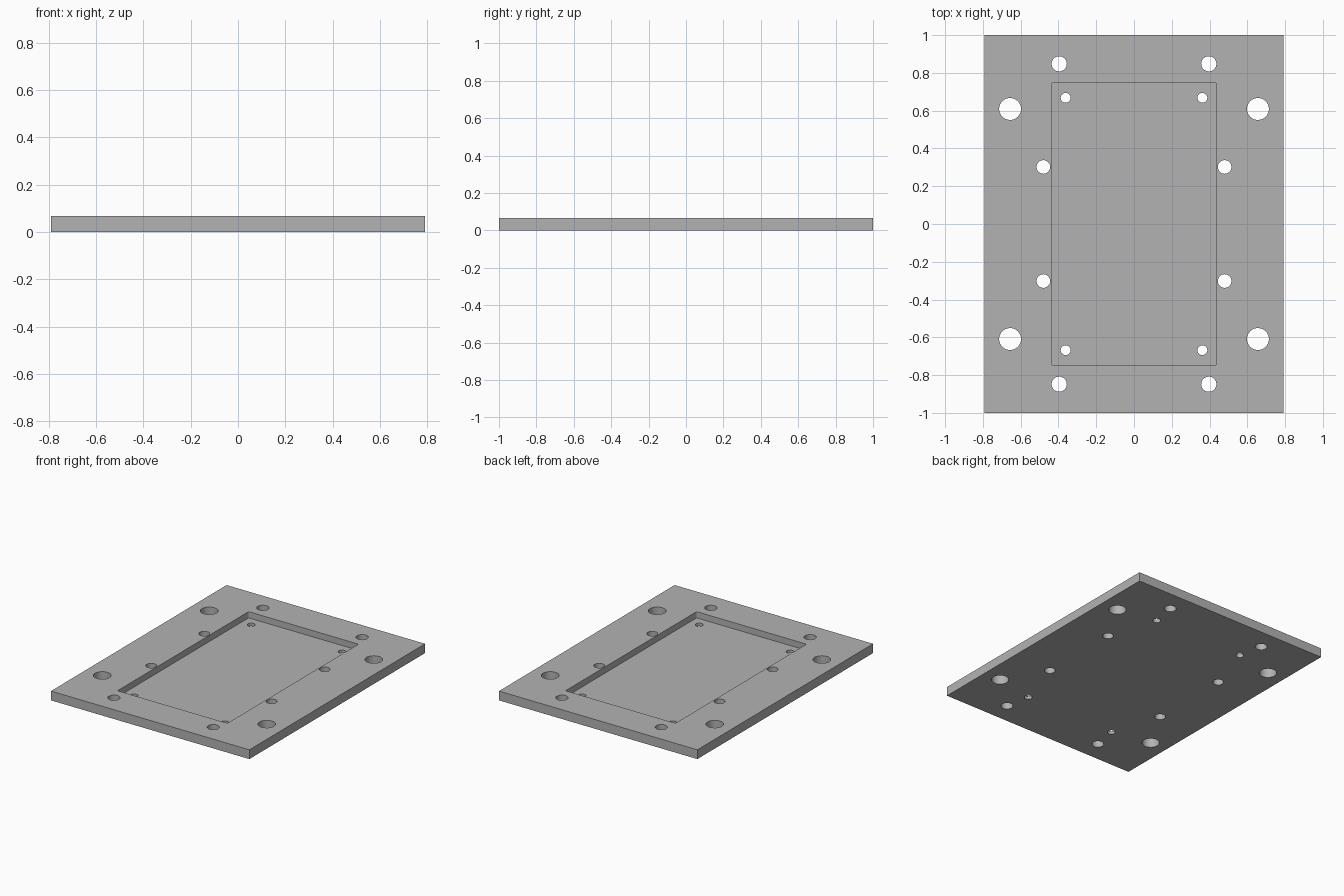
import bpy
import math

HALF_X, HALF_Y, THICK = 0.791, 1.0, 0.067
POCKET_X, POCKET_Y, POCKET_DEPTH = 0.438, 0.746, 0.045

old = bpy.data.objects.get("Cube")
if old:
    bpy.data.objects.remove(old, do_unlink=True)

grey = bpy.data.materials.new("plain grey")
grey.use_nodes = True
colour = (0.45, 0.45, 0.45, 1.0)
grey.diffuse_color = colour
grey.node_tree.nodes["Principled BSDF"].inputs["Base Color"].default_value = colour


def box(name, half_x, half_y, bottom, top):
    bpy.ops.mesh.primitive_cube_add(size=2, location=(0, 0, (bottom + top) / 2))
    obj = bpy.context.object
    obj.name = name
    obj.scale = (half_x, half_y, (top - bottom) / 2)
    bpy.ops.object.transform_apply(location=True, scale=True)
    obj.data.materials.append(grey)
    return obj


def cut(target, cutter):
    mod = target.modifiers.new("cut", "BOOLEAN")
    mod.operation = "DIFFERENCE"
    mod.solver = "EXACT"
    mod.object = cutter
    bpy.context.view_layer.objects.active = target
    bpy.ops.object.modifier_apply(modifier=mod.name)
    bpy.data.objects.remove(cutter, do_unlink=True)


# Base plate
plate = box("mounting_plate", HALF_X, HALF_Y, 0, THICK)

# Recessed pocket with slightly rounded upright corners
pocket = box("pocket_cutter", POCKET_X, POCKET_Y, THICK - POCKET_DEPTH, THICK + 0.1)
weights = pocket.data.attributes.new("bevel_weight_edge", "FLOAT", "EDGE")
for edge in pocket.data.edges:
    a, b = (pocket.data.vertices[i].co for i in edge.vertices)
    weights.data[edge.index].value = float(abs(a.z - b.z) > 0.01)
bevel = pocket.modifiers.new("corners", "BEVEL")
bevel.limit_method = "WEIGHT"
bevel.width = 0.008
bevel.segments = 4
bpy.context.view_layer.objects.active = pocket
bpy.ops.object.modifier_apply(modifier=bevel.name)
cut(plate, pocket)

# Through holes, mirrored into all four quadrants: x, y, radius
holes = [
    (0.656, 0.609, 0.058),   # large side holes
    (0.396, 0.848, 0.040),   # end holes
    (0.480, 0.302, 0.036),   # holes beside the pocket
    (0.362, 0.668, 0.026),   # small pocket holes
]
for x, y, radius in holes:
    for sx in (-1, 1):
        for sy in (-1, 1):
            bpy.ops.mesh.primitive_cylinder_add(
                vertices=48, radius=radius, depth=1, location=(sx * x, sy * y, 0))
            drill = bpy.context.object
            drill.data.materials.append(grey)
            cut(plate, drill)

# Smooth hole walls, sharp rims
bpy.ops.object.select_all(action="DESELECT")
plate.select_set(True)
bpy.context.view_layer.objects.active = plate
bpy.ops.object.shade_smooth_by_angle(angle=math.radians(30))
